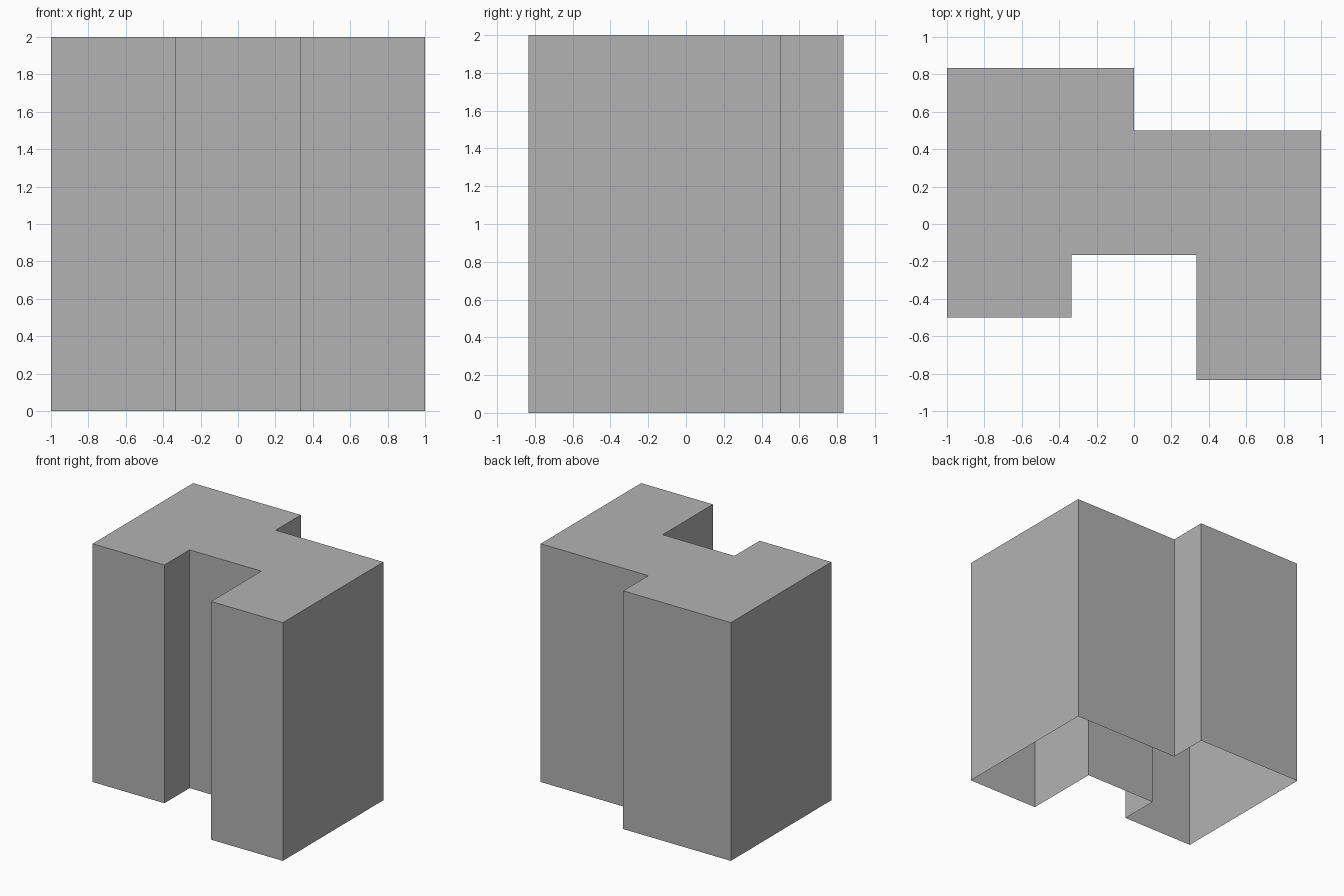
import bpy
import bmesh

cube = bpy.data.objects.get("Cube")
if cube:
    bpy.data.objects.remove(cube, do_unlink=True)

GREY = (0.448, 0.448, 0.448, 1.0)
HEIGHT = 2.0
S = 1 / 6  # plan module

# Plain grey material
mat = bpy.data.materials.new("plain_grey")
mat.use_nodes = True
mat.diffuse_color = GREY
mat.node_tree.nodes["Principled BSDF"].inputs["Base Color"].default_value = GREY

# Stepped floor plan in modules, counter-clockwise from the front left leg
plan = [(2, -5), (6, -5), (6, 3), (0, 3), (0, 5),
        (-6, 5), (-6, -3), (-2, -3), (-2, -1), (2, -1)]

# Capped shell: walls raised from the plan, roof closed, underside open
bm = bmesh.new()
base = [bm.verts.new((x * S, y * S, 0)) for x, y in plan]
roof = [bm.verts.new((x * S, y * S, HEIGHT)) for x, y in plan]
for i in range(len(plan)):
    j = (i + 1) % len(plan)
    bm.faces.new((base[i], base[j], roof[j], roof[i]))
bm.faces.new(roof)

mesh = bpy.data.meshes.new("building_shell")
bm.to_mesh(mesh)
bm.free()
mesh.materials.append(mat)
shell = bpy.data.objects.new("building_shell", mesh)
bpy.context.collection.objects.link(shell)
